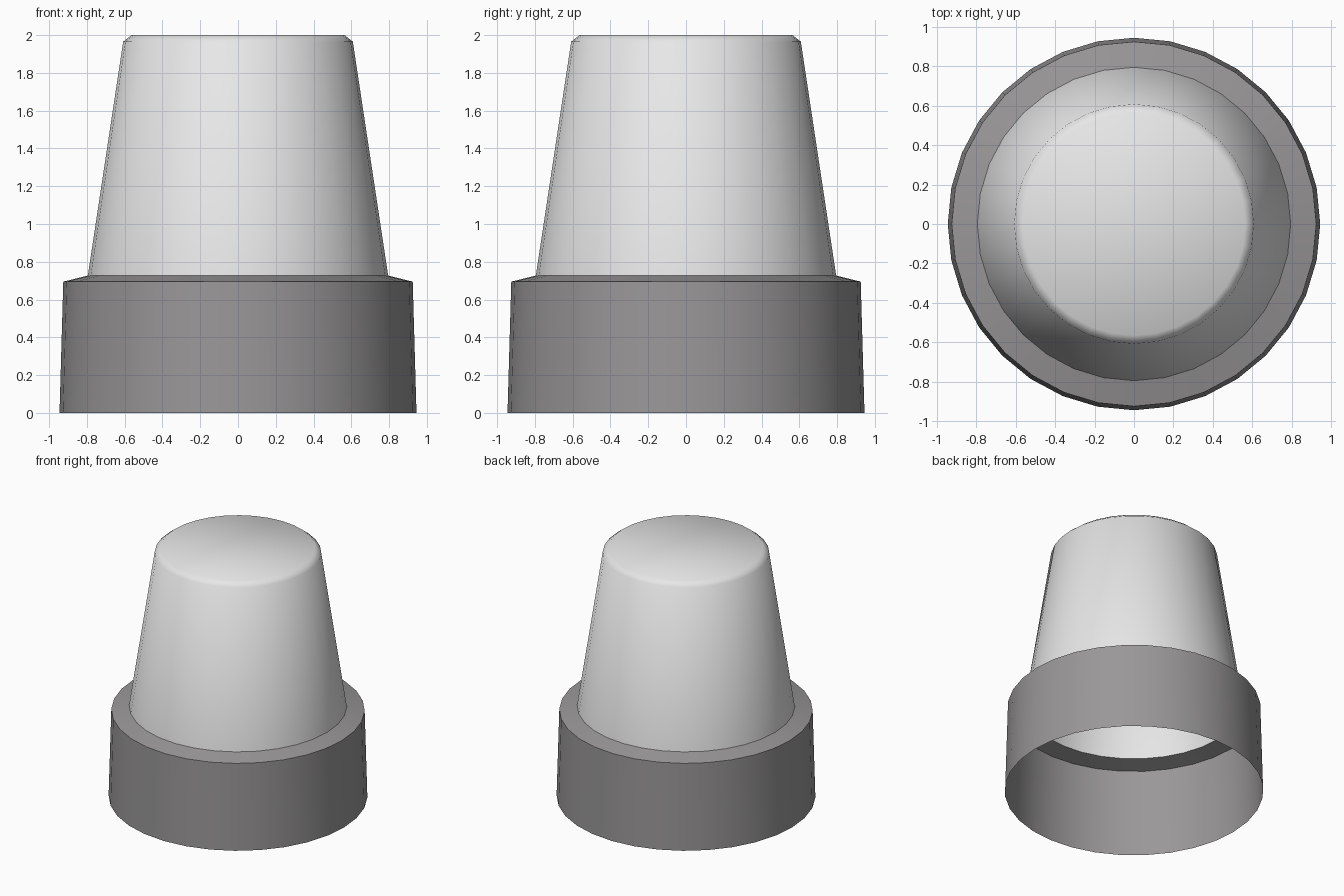
import bpy, bmesh, math

if "Cube" in bpy.data.objects:
    bpy.data.objects.remove(bpy.data.objects["Cube"])

SIDES = 32


def material(name, rgb):
    mat = bpy.data.materials.new(name)
    mat.diffuse_color = (*rgb, 1.0)
    mat.use_nodes = True
    mat.node_tree.nodes["Principled BSDF"].inputs["Base Color"].default_value = mat.diffuse_color
    return mat


def lathe(name, profile, mat, cap_top=False):
    """Revolve (radius, height) points, listed bottom to top, into an open shell."""
    bm = bmesh.new()
    rings = []
    for r, z in profile:
        angles = [2 * math.pi * i / SIDES for i in range(SIDES)]
        rings.append([bm.verts.new((r * math.cos(a), r * math.sin(a), z)) for a in angles])
    for low, high in zip(rings, rings[1:]):
        for i in range(SIDES):
            j = (i + 1) % SIDES
            bm.faces.new((low[i], low[j], high[j], high[i]))
    if cap_top:
        bm.faces.new(rings[-1])
    mesh = bpy.data.meshes.new(name)
    bm.to_mesh(mesh)
    bm.free()
    mesh.materials.append(mat)
    obj = bpy.data.objects.new(name, mesh)
    bpy.context.collection.objects.link(obj)
    # Smooth walls, crisp rim on the collar
    bpy.ops.object.select_all(action='DESELECT')
    obj.select_set(True)
    bpy.context.view_layer.objects.active = obj
    bpy.ops.object.shade_smooth_by_angle(angle=math.radians(60))
    return obj


light_grey = material("light_grey", (0.80, 0.80, 0.80))
dark_grey = material("dark_grey", (0.32, 0.31, 0.315))

# Open-bottomed collar with a gently sloping shoulder
lathe("base_collar", [(0.945, 0.0), (0.925, 0.695), (0.795, 0.727)], dark_grey)

# Hollow tapered body with a bevelled flat top
lathe("tapered_body", [(0.795, 0.727), (0.608, 1.965), (0.565, 2.0)], light_grey, cap_top=True)
